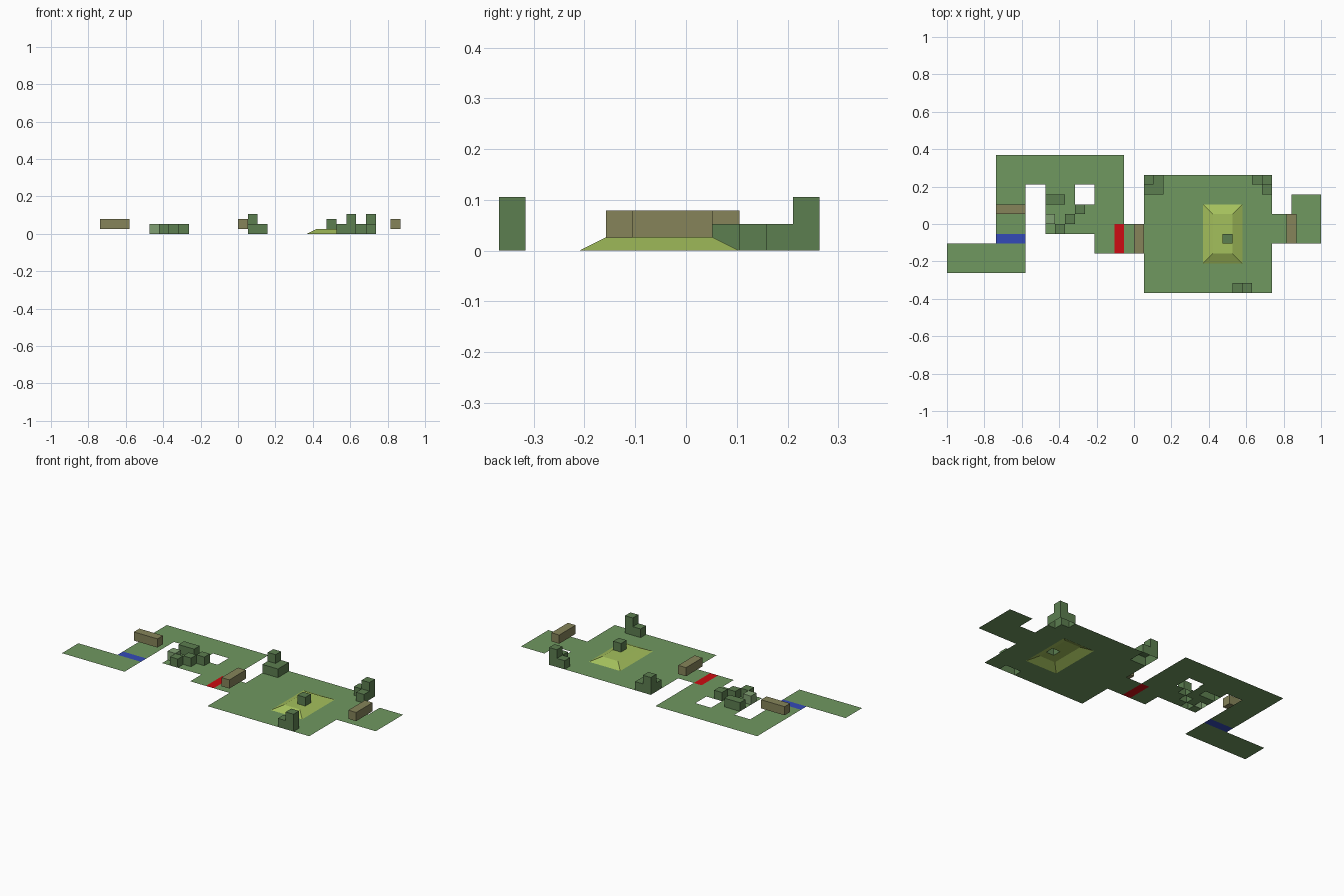
import bpy, bmesh

if "Cube" in bpy.data.objects:
    bpy.data.objects.remove(bpy.data.objects["Cube"])

U = 2 / 38                     # one tile; the map is 38 x 14 tiles
X0, Y0 = -1.0, -7 * U


def material(name, rgb):
    def lin(c):
        c /= 255
        return c / 12.92 if c <= 0.04045 else ((c + 0.055) / 1.055) ** 2.4
    m = bpy.data.materials.new(name)
    m.diffuse_color = (*[lin(c) for c in rgb], 1)
    m.use_nodes = True
    m.node_tree.nodes["Principled BSDF"].inputs["Base Color"].default_value = m.diffuse_color
    return m


GRASS = material("grass green", (112, 152, 96))
BLOCK = material("dark leaf green", (92, 126, 80))
PALE = material("pale leaf green", (128, 160, 114))
HILL = material("lime green", (164, 192, 92))
WOOD = material("olive brown", (134, 132, 90))
RED = material("red", (205, 12, 18))
BLUE = material("blue", (52, 74, 184))


def P(i, j, k):
    return (X0 + i * U, Y0 + j * U, k * U)


def finish(name, quads, mat):
    """Build an object from quads given in tile coordinates."""
    bm = bmesh.new()
    for q in quads:
        bm.faces.new([bm.verts.new(P(*c)) for c in q])
    bmesh.ops.remove_doubles(bm, verts=bm.verts, dist=1e-5)
    me = bpy.data.meshes.new(name)
    bm.to_mesh(me)
    bm.free()
    me.materials.append(mat)
    ob = bpy.data.objects.new(name, me)
    bpy.context.collection.objects.link(ob)
    return ob


def cells(i0, i1, j0, j1):
    return {(i, j) for i in range(i0, i1) for j in range(j0, j1)}


def floor(name, tiles, mat):
    finish(name, [[(i, j, 0), (i + 1, j, 0), (i + 1, j + 1, 0), (i, j + 1, 0)]
                  for i, j in sorted(tiles)], mat)


def blocks(name, heights, mat, base=0):
    """Open-bottomed stack of cubes; heights maps tile -> number of cubes."""
    quads = []
    for (i, j), h in heights.items():
        t = base + h
        quads.append([(i, j, t), (i + 1, j, t), (i + 1, j + 1, t), (i, j + 1, t)])
        sides = {(0, -1): ((i, j), (i + 1, j)),
                 (1, 0): ((i + 1, j), (i + 1, j + 1)),
                 (0, 1): ((i + 1, j + 1), (i, j + 1)),
                 (-1, 0): ((i, j + 1), (i, j))}
        for (di, dj), (a, b) in sides.items():
            for k in range(heights.get((i + di, j + dj), 0), h):
                z = base + k
                quads.append([(*a, z), (*b, z), (*b, z + 1), (*a, z + 1)])
    finish(name, quads, mat)


def beam(name, i0, i1, j0, j1):
    """Closed floating bar, half a tile above the floor."""
    a, b = 0.5, 1.5
    ring = [(i0, j0), (i1, j0), (i1, j1), (i0, j1)]
    quads = [[(*c, b) for c in ring], [(*c, a) for c in reversed(ring)]]
    for n in range(4):
        p, q = ring[n], ring[(n + 1) % 4]
        quads.append([(*p, a), (*q, a), (*q, b), (*p, b)])
    finish(name, quads, WOOD)


# Cube stacks standing on the floor
stacks = {
    "long_block": ({(10, 9): 1, (11, 9): 1}, BLOCK),
    "step_block_right": ({(13, 8): 1}, BLOCK),
    "step_block_middle": ({(12, 7): 1}, BLOCK),
    "step_block_front": ({(11, 6): 1}, BLOCK),
    "pale_block": ({(10, 7): 1}, PALE),
    "left_corner_stack": ({(20, 11): 2, (21, 11): 1, (20, 10): 1, (21, 10): 1}, BLOCK),
    "right_corner_stack": ({(32, 11): 2, (31, 11): 1, (32, 10): 1}, BLOCK),
    "front_edge_stack": ({(29, 0): 1, (30, 0): 2}, BLOCK),
}
covered = set()
for name, (heights, mat) in stacks.items():
    blocks(name, heights, mat)
    covered |= set(heights)

# Painted floor strips
blue, red = cells(5, 8, 5, 6), cells(17, 18, 4, 7)
floor("blue_strip", blue, BLUE)
floor("red_strip", red, RED)

# Floors, left open beneath stacks and hill
covered |= blue | red
floor("start_floor", cells(0, 8, 2, 5), GRASS)
floor("winding_floor", (cells(5, 8, 5, 14) | cells(8, 15, 11, 14) | cells(15, 18, 4, 14)
                        | cells(10, 15, 6, 11)) - cells(13, 15, 9, 11) - covered, GRASS)
floor("bridge_floor", cells(18, 20, 4, 7), GRASS)
floor("arena_floor", cells(20, 33, 0, 12) - cells(26, 30, 3, 9) - covered, GRASS)
floor("exit_floor", cells(33, 38, 5, 8) | cells(35, 38, 8, 10), GRASS)

# Low hill with sloped sides, open beneath its cube
low = [(26, 3), (30, 3), (30, 9), (26, 9)]
top = [(27, 4), (29, 4), (29, 8), (27, 8)]
hill = [[(*low[n], 0), (*low[(n + 1) % 4], 0), (*top[(n + 1) % 4], 0.5), (*top[n], 0.5)]
        for n in range(4)]
hill += [[(i, j, 0.5), (i + 1, j, 0.5), (i + 1, j + 1, 0.5), (i, j + 1, 0.5)]
         for i, j in sorted(cells(27, 29, 4, 8) - {(28, 5)})]
finish("hill", hill, HILL)
blocks("hill_block", {(28, 5): 1}, BLOCK, base=0.5)

# Floating gate bars
beam("left_gate_bar", 5, 8, 8, 9)
beam("bridge_gate_bar", 19, 20, 4, 7)
beam("exit_gate_bar", 34.5, 35.5, 5, 8)
